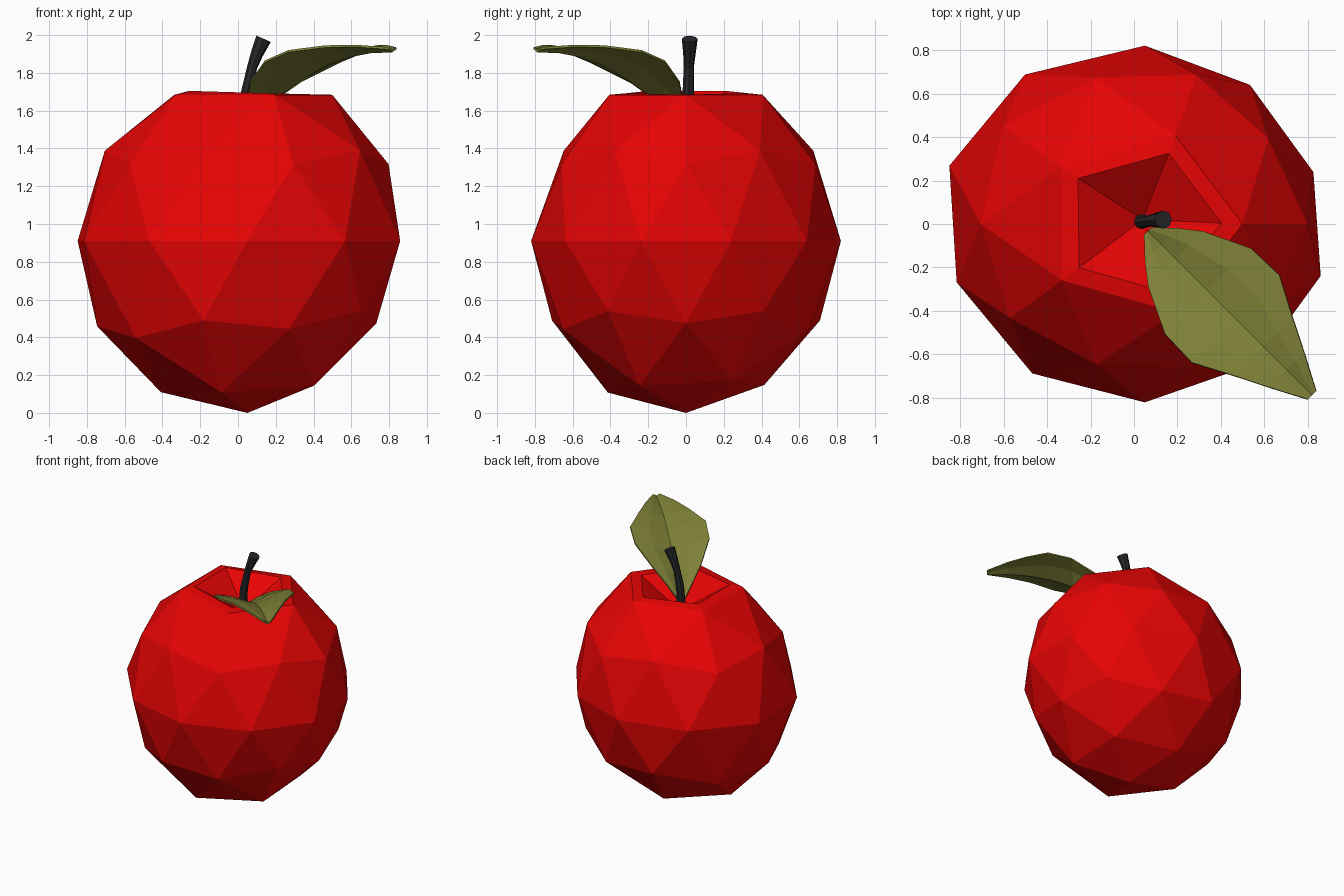
import bpy
import bmesh
import math
from mathutils import Vector

cube = bpy.data.objects.get("Cube")
if cube:
    bpy.data.objects.remove(cube, do_unlink=True)


def make_material(name, rgb):
    mat = bpy.data.materials.new(name)
    mat.use_nodes = True
    mat.diffuse_color = (*rgb, 1)
    bsdf = next(n for n in mat.node_tree.nodes if n.type == "BSDF_PRINCIPLED")
    bsdf.inputs["Base Color"].default_value = (*rgb, 1)
    bsdf.inputs["Roughness"].default_value = 0.7
    return mat


def finish(bm, name, mat):
    bmesh.ops.recalc_face_normals(bm, faces=bm.faces)
    mesh = bpy.data.meshes.new(name)
    bm.to_mesh(mesh)
    bm.free()
    mesh.materials.append(mat)
    obj = bpy.data.objects.new(name, mesh)
    bpy.context.collection.objects.link(obj)
    return obj


def bridge(bm, rows, closed):
    """Join consecutive rows of vertices with quads."""
    n = len(rows[0])
    for a, b in zip(rows, rows[1:]):
        for i in range(n if closed else n - 1):
            j = (i + 1) % n
            bm.faces.new((a[i], a[j], b[j], b[i]))


red = make_material("apple red", (0.8, 0.001, 0.001))
green = make_material("leaf olive green", (0.205, 0.215, 0.037))
dark = make_material("stem charcoal", (0.019, 0.021, 0.023))

# Fruit: slightly lopsided faceted ball
bm = bmesh.new()
bmesh.ops.create_icosphere(bm, subdivisions=2, radius=1)
for v in bm.verts:
    x, y, z = v.co
    low = -0.9 < z < -0.3
    shoulder = 0.3 < z < 0.6
    narrow_x = 0.96 if low or (shoulder and x < 0) else 1.0
    narrow_y = 0.96 if shoulder and y < 0 else 1.0
    tilt = 0.05 * x if low else 0
    if z < -0.8:
        tilt += 0.04 * y
    v.co = (0.88 * x * narrow_x + 0.05 * (1 - x * x) - 0.06 * y * x * x,
            y * (0.82 - 0.05 * x) * narrow_y,
            0.91 * (1 + z) + tilt)

# Hollow at the top: raised inner rim around a sunken centre
pole = max(bm.verts, key=lambda v: v.co.z)
rim = [v.co.copy() for v in bm.verts if 1.6 < v.co.z < 1.75]
bmesh.ops.inset_region(bm, faces=list(pole.link_faces), thickness=0.05)
pole.co = (0.04, 0.02, 1.5)
for edge in pole.link_edges:
    v = edge.other_vert(pole)
    outer = min(rim, key=lambda c: (c - v.co).length)
    v.co = outer.lerp(Vector((0.04, 0.02, outer.z)), 0.21)
    v.co.z = 1.697 - 0.03 * v.co.x
finish(bm, "apple_body", red)

# Stem: bent, flaring rod
path = [((0.03, 0.01, 1.45), 0.035), ((0.045, 0.012, 1.69), 0.031),
        ((0.075, 0.015, 1.83), 0.027), ((0.10, 0.018, 1.90), 0.033),
        ((0.135, 0.02, 1.98), 0.042)]
points = [Vector(p) for p, r in path]
bm = bmesh.new()
rows = []
for i, (p, r) in enumerate(path):
    along = points[min(i + 1, len(points) - 1)] - points[max(i - 1, 0)]
    turn = along.to_track_quat("Z", "Y")
    rows.append([bm.verts.new(points[i] + turn @ Vector(
        (r * math.cos(k * math.tau / 8), r * math.sin(k * math.tau / 8), 0)))
        for k in range(8)])
bridge(bm, rows, True)
bm.faces.new(rows[0])
bm.faces.new(rows[-1])
finish(bm, "stem", dark)

# Leaf: folded blade, stations of (distance, half width, rib height, edge lift)
stations = [(0.07, 0.025, 1.54, 0.02), (0.16, 0.11, 1.60, 0.07),
            (0.25, 0.18, 1.66, 0.09), (0.46, 0.28, 1.77, 0.09),
            (0.64, 0.285, 1.845, 0.07), (0.82, 0.19, 1.89, 0.05),
            (0.97, 0.115, 1.91, 0.033), (1.135, 0.028, 1.915, 0.015)]
forward = Vector((1, -1, 0)).normalized()
side = Vector((1, 1, 0)).normalized()
bm = bmesh.new()
rows = []
for dist, half, height, lift in stations:
    row = []
    for t in (-1, -0.5, 0, 0.5, 1):
        co = forward * dist + side * (0.022 + half * t)
        co.z = height + lift * abs(t) ** 0.6
        row.append(bm.verts.new(co))
    rows.append(row)
bridge(bm, rows, False)
leaf = finish(bm, "leaf", green)
solid = leaf.modifiers.new("thickness", "SOLIDIFY")
solid.thickness = 0.012
solid.offset = 0
